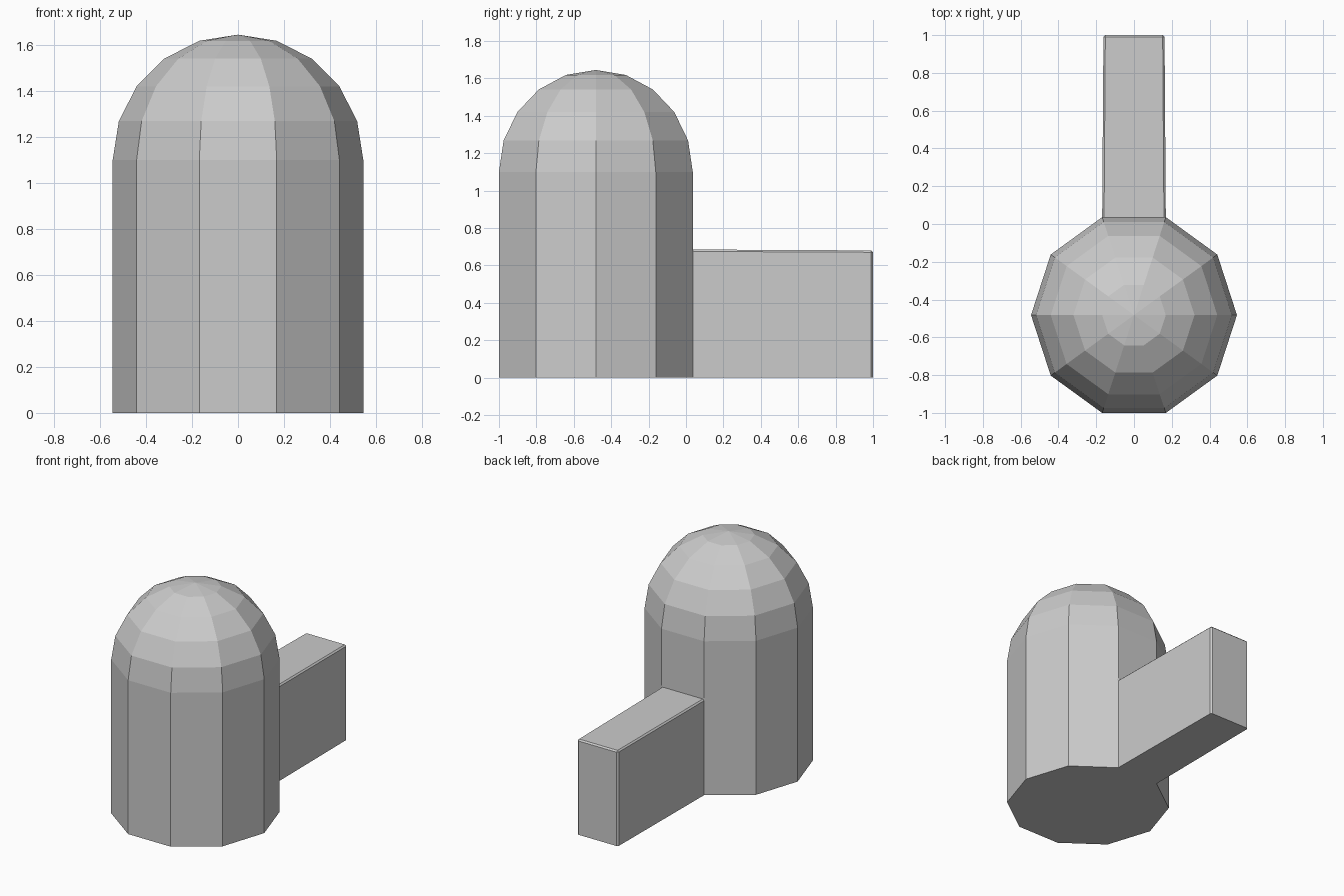
import bpy, bmesh
from math import sin, cos, pi

if "Cube" in bpy.data.objects:
    bpy.data.objects.remove(bpy.data.objects["Cube"])

SIDES, RADIUS, CENTRE_Y = 10, 0.545, -0.482
WALL_TOP, ARM_TOP, BEVEL = 1.10, 0.685, 0.01

bm = bmesh.new()


def ring(r, z):
    return [bm.verts.new((r * cos(2 * pi * i / SIDES),
                          CENTRE_Y + r * sin(2 * pi * i / SIDES), z))
            for i in range(SIDES)]


# Ten-sided tower wall, then the dome rings
profile = [(RADIUS, 0), (RADIUS, ARM_TOP)]
profile += [(RADIUS * cos(k * pi / 10), WALL_TOP + RADIUS * sin(k * pi / 10))
            for k in range(5)]
rings = [ring(r, z) for r, z in profile]
apex = bm.verts.new((0, CENTRE_Y, WALL_TOP + RADIUS))

panels = []
for low, high in zip(rings, rings[1:]):
    for i in range(SIDES):
        j = (i + 1) % SIDES
        panels.append(bm.faces.new((low[i], low[j], high[j], high[i])))
for i in range(SIDES):
    bm.faces.new((rings[-1][i], rings[-1][(i + 1) % SIDES], apex))
bm.faces.new(rings[0][::-1])

# Rear arm: pull out the lower back panel and taper it slightly
back = max(panels[:SIDES], key=lambda f: f.calc_center_median().y)
end = bmesh.ops.extrude_discrete_faces(bm, faces=[back])["faces"][0]
for v in end.verts:
    v.co.y = 1.0
    v.co.x *= 0.96
    v.co.z *= 0.993

# Thin chamfer on the arm's upper and end edges
edges = {e for v in end.verts for e in v.link_edges
         if max(w.co.z for w in e.verts) > 0.1}
bmesh.ops.bevel(bm, geom=list(edges), offset=BEVEL, segments=1,
                profile=0.5, affect='EDGES')
bmesh.ops.recalc_face_normals(bm, faces=bm.faces)

mesh = bpy.data.meshes.new("domed_tower_with_arm")
bm.to_mesh(mesh)
bm.free()
tower = bpy.data.objects.new("domed_tower_with_arm", mesh)
bpy.context.collection.objects.link(tower)
